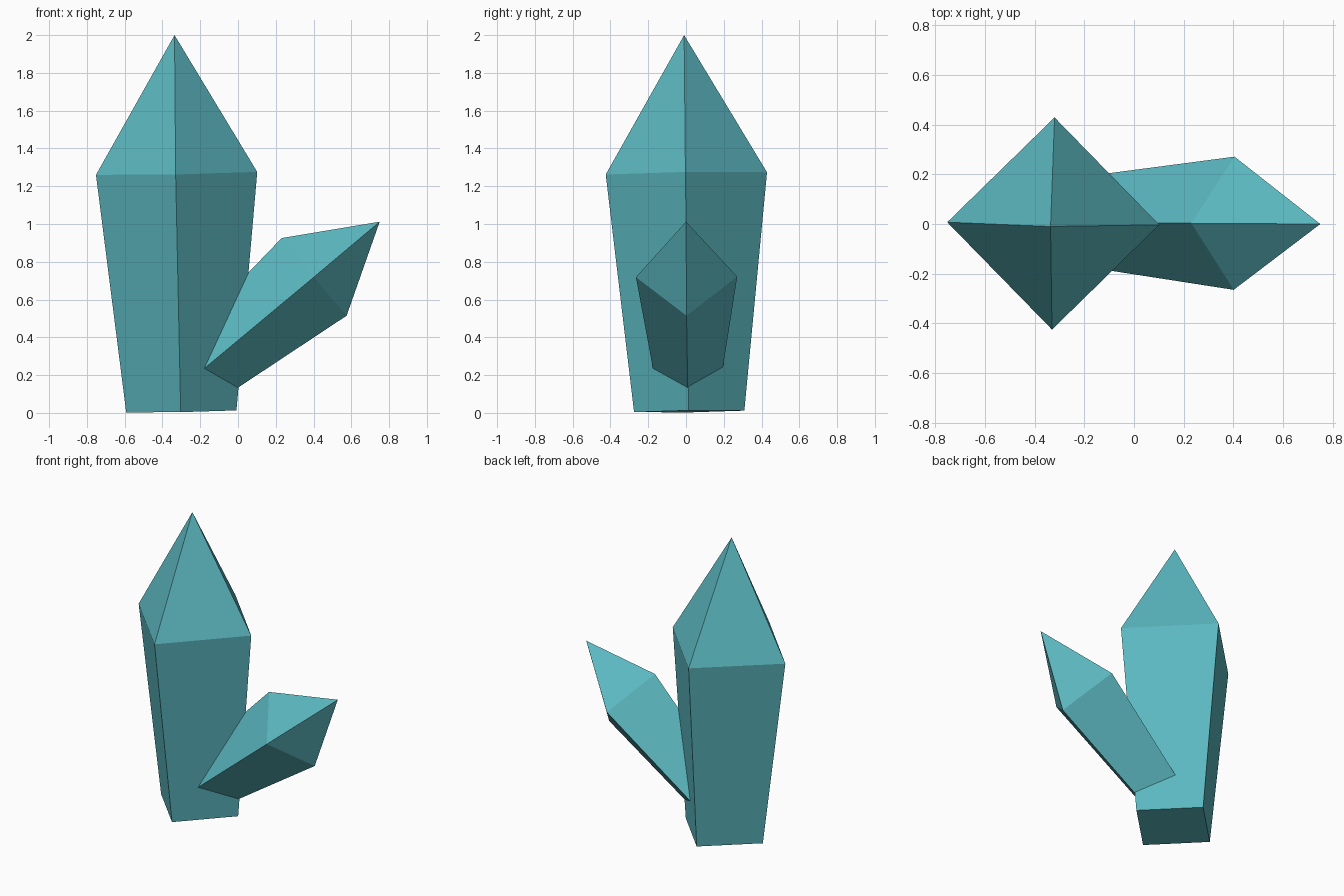
import bpy, bmesh, math
from mathutils import Vector

if "Cube" in bpy.data.objects:
    bpy.data.objects.remove(bpy.data.objects["Cube"])

teal = bpy.data.materials.new("teal crystal")
teal.diffuse_color = (0.105, 0.479, 0.527, 1)
teal.use_nodes = True
teal.node_tree.nodes["Principled BSDF"].inputs["Base Color"].default_value = teal.diffuse_color


def crystal(name, base, shoulder, tip, r_base, r_shoulder, spin=0.0, sides=4):
    """Flared prism from base to shoulder, closed by a pyramid to the tip."""
    base, shoulder, tip = Vector(base), Vector(shoulder), Vector(tip)
    axis = (tip - base).normalized()
    u = Vector((0, 1, 0))
    u = (u - axis * u.dot(axis)).normalized()
    v = axis.cross(u)
    bm = bmesh.new()

    def ring(centre, r):
        angles = [spin + math.tau * i / sides for i in range(sides)]
        return [bm.verts.new(centre + r * (math.cos(a) * u + math.sin(a) * v)) for a in angles]

    low, high = ring(base, r_base), ring(shoulder, r_shoulder)
    top = bm.verts.new(tip)
    bm.faces.new(low[::-1])
    for i in range(sides):
        j = (i + 1) % sides
        bm.faces.new((low[i], low[j], high[j], high[i]))
        bm.faces.new((high[i], high[j], top))
    bmesh.ops.recalc_face_normals(bm, faces=bm.faces)
    mesh = bpy.data.meshes.new(name)
    bm.to_mesh(mesh)
    bm.free()
    mesh.materials.append(teal)
    obj = bpy.data.objects.new(name, mesh)
    bpy.context.collection.objects.link(obj)
    return obj


# Tall upright crystal
crystal("large_crystal", (-0.30, 0.017, 0.008), (-0.325, 0.002, 1.268),
        (-0.336, -0.01, 2.0), 0.292, 0.427, math.radians(-0.7))

# Small crystal leaning out to the right
crystal("small_crystal", (-0.19, 0.01, 0.226), (0.403, 0.003, 0.72),
        (0.75, 0.0, 1.012), 0.183, 0.268)
